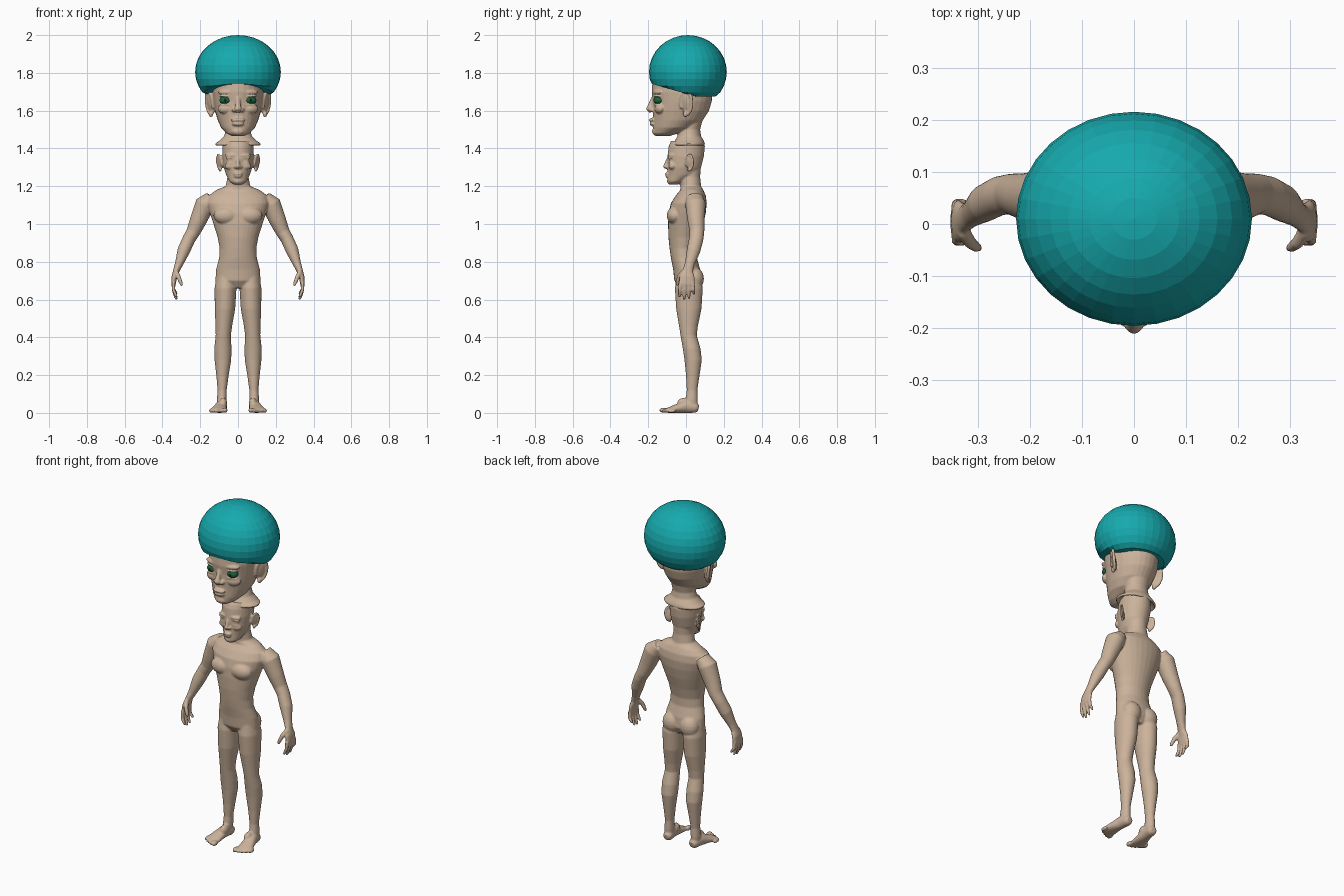
import bpy, bmesh
from math import sin, cos, pi, radians
from mathutils import Vector, Matrix, Euler


def material(name, rgb):
    m = bpy.data.materials.new(name)
    m.diffuse_color = (*rgb, 1)
    return m


SKIN = material("skin", (0.60, 0.45, 0.33))
TEAL = material("teal", (0.008, 0.40, 0.42))
GREEN = material("green", (0.01, 0.13, 0.05))
BLACK = material("black", (0.01, 0.015, 0.01))


def loft(bm, secs, level=False, n=28):
    """Closed tube through (x, y, z, half width, half depth) sections."""
    pts = [Vector(s[:3]) for s in secs]
    rings = []
    for i, (x, y, z, a, b) in enumerate(secs):
        u, v = Vector((1, 0, 0)), Vector((0, 1, 0))
        if not level:
            t = (pts[min(i + 1, len(pts) - 1)] - pts[max(i - 1, 0)]).normalized()
            if abs(t.x) > 0.98:
                u = Vector((0, 0, 1))
            u = (u - t * u.dot(t)).normalized()
            v = t.cross(u)
        rings.append([bm.verts.new(pts[i] + u * a * cos(2 * pi * k / n) + v * b * sin(2 * pi * k / n))
                      for k in range(n)])
    for r, q in zip(rings, rings[1:]):
        for k in range(n):
            bm.faces.new((r[k], r[(k + 1) % n], q[(k + 1) % n], q[k]))
    bm.faces.new(rings[0][::-1])
    bm.faces.new(rings[-1])


def stack(bm, rows):
    """Level rings given as (z, half width, front y, back y)."""
    loft(bm, [(0, (f + b) / 2, z, w, (b - f) / 2) for z, w, f, b in rows], True)


def blob(bm, c, r, rot=(0, 0, 0), seg=20):
    m = Matrix.Translation(c) @ Euler(rot).to_matrix().to_4x4() @ Matrix.Diagonal((*r, 1))
    bmesh.ops.create_uvsphere(bm, u_segments=seg, v_segments=seg // 2, radius=1, matrix=m)


def make(name, bm, mat, voxel=None):
    bmesh.ops.recalc_face_normals(bm, faces=bm.faces)
    me = bpy.data.meshes.new(name)
    bm.to_mesh(me)
    bm.free()
    me.materials.append(mat)
    ob = bpy.data.objects.new(name, me)
    bpy.context.collection.objects.link(ob)
    if voxel:
        ob.modifiers.new("mirror", "MIRROR").use_mirror_merge = False
        rm = ob.modifiers.new("fuse", "REMESH")
        rm.mode, rm.voxel_size, rm.use_smooth_shade = "VOXEL", voxel, True
        sm = ob.modifiers.new("soften", "SMOOTH")
        sm.factor, sm.iterations = 0.5, 3
    return ob


def face(bm, y0, z0, s):
    """Nose, lips, brows, cheeks and ear; offsets from chin height and face plane."""
    def at(x, y, z):
        return Vector((x * s, y0 + y * s, z0 + z * s))

    def bump(c, r, rot=(0, 0, 0)):
        blob(bm, at(*c), [k * s for k in r], rot)
    # nose
    loft(bm, [(*at(0, 0.012, 0.215), 0.012 * s, 0.012 * s), (*at(0, -0.004, 0.175), 0.013 * s, 0.014 * s),
              (*at(0, -0.018, 0.145), 0.018 * s, 0.016 * s), (*at(0, -0.006, 0.128), 0.012 * s, 0.012 * s)])
    bump((0, -0.018, 0.145), (0.018, 0.015, 0.014))
    bump((0.021, -0.002, 0.139), (0.013, 0.016, 0.011))
    # lips, chin
    bump((0, 0.0, 0.085), (0.038, 0.018, 0.011))
    bump((0, 0.002, 0.065), (0.032, 0.017, 0.011))
    bump((0, 0.02, 0.025), (0.035, 0.022, 0.022))
    # brow, cheek, eyelids
    bump((0.065, 0.026, 0.232), (0.045, 0.018, 0.013), (0, 0, 0.35))
    bump((0.072, 0.036, 0.145), (0.038, 0.022, 0.026), (0, 0, 0.4))
    bump((0.067, 0.027, 0.212), (0.036, 0.019, 0.006), (0, 0, 0.3))
    bump((0.067, 0.027, 0.168), (0.032, 0.016, 0.005), (0, 0, 0.3))
    # ear: thin plate with raised rim and lobe
    bump((0.143, 0.178, 0.172), (0.012, 0.03, 0.056), (0, radians(10), radians(-35)))
    rim = []
    for k in range(13):
        a = radians(-70 + k * 23)
        d, h = 0.034 * cos(a), 0.062 * sin(a)
        rim.append((*at(0.150 + 0.5 * d + 0.12 * h, 0.18 + 0.85 * d, 0.176 + h), 0.009 * s, 0.009 * s))
    for p, q in zip(rim, rim[1:]):
        loft(bm, [p, q], n=10)
        blob(bm, p[:3], (p[3],) * 3, seg=10)
    bump((0.143, 0.175, 0.116), (0.012, 0.013, 0.016))


# ---- body with small head ----
bm = bmesh.new()
stack(bm, [(0.66, 0.06, -0.035, 0.06), (0.70, 0.12, -0.062, 0.08), (0.76, 0.116, -0.068, 0.075),
           (0.82, 0.10, -0.08, 0.058), (0.87, 0.097, -0.087, 0.058), (0.93, 0.108, -0.093, 0.072),
           (1.00, 0.130, -0.095, 0.092), (1.06, 0.15, -0.092, 0.105), (1.11, 0.165, -0.08, 0.11),
           (1.15, 0.155, -0.055, 0.105), (1.18, 0.115, -0.03, 0.092), (1.20, 0.066, -0.03, 0.08),
           (1.25, 0.055, -0.035, 0.075), (1.32, 0.055, -0.03, 0.08)])
blob(bm, (0.062, -0.058, 1.045), (0.068, 0.044, 0.048))       # chest
blob(bm, (0.056, 0.045, 0.71), (0.056, 0.05, 0.062))          # buttock
# leg
loft(bm, [(0.063, 0.012, 0.73, 0.05, 0.06), (0.066, 0.015, 0.66, 0.058, 0.074), (0.069, 0.015, 0.55, 0.054, 0.067),
          (0.075, 0.013, 0.46, 0.044, 0.05), (0.078, 0.014, 0.41, 0.040, 0.043), (0.08, 0.03, 0.34, 0.046, 0.047),
          (0.08, 0.038, 0.28, 0.044, 0.046), (0.082, 0.036, 0.2, 0.033, 0.036), (0.084, 0.032, 0.12, 0.024, 0.028),
          (0.086, 0.03, 0.07, 0.026, 0.032), (0.086, 0.03, 0.02, 0.024, 0.03)], True)
# foot and toes
loft(bm, [(0.083, 0.066, 0.024, 0.018, 0.018), (0.084, 0.05, 0.028, 0.027, 0.028), (0.09, 0.0, 0.034, 0.03, 0.034),
          (0.098, -0.05, 0.023, 0.038, 0.023), (0.104, -0.09, 0.015, 0.045, 0.015), (0.106, -0.106, 0.012, 0.042, 0.011)])
for i in range(5):
    r = 0.014 if i == 0 else 0.0105
    blob(bm, (0.069 + 0.0185 * i, -0.118 + 0.004 * i + 0.0015 * i * i, r), (r, 0.024, r))
blob(bm, (0.079, -0.012, 0.05), (0.022, 0.035, 0.03))
# arm and palm
loft(bm, [(0.14, 0.045, 1.14, 0.035, 0.045), (0.175, 0.05, 1.105, 0.052, 0.054), (0.21, 0.053, 1.02, 0.045, 0.045),
          (0.236, 0.058, 0.96, 0.037, 0.039), (0.26, 0.054, 0.92, 0.034, 0.038), (0.287, 0.04, 0.86, 0.034, 0.036),
          (0.312, 0.02, 0.79, 0.022, 0.026), (0.326, 0.01, 0.755, 0.017, 0.027), (0.337, 0.006, 0.72, 0.015, 0.040),
          (0.342, 0.004, 0.68, 0.012, 0.043), (0.341, 0.004, 0.668, 0.009, 0.038)])
# fingers and thumb
for y, tip in ((-0.030, 0.615), (-0.008, 0.602), (0.014, 0.606), (0.036, 0.628)):
    loft(bm, [(0.342, y, 0.69, 0.010, 0.010), (0.341, y * 1.1, 0.65, 0.0095, 0.0095),
              (0.331, y * 1.15, tip + 0.012, 0.0085, 0.0085), (0.324, y * 1.15, tip - 0.002, 0.006, 0.006)], n=12)
loft(bm, [(0.33, -0.012, 0.745, 0.014, 0.016), (0.315, -0.036, 0.72, 0.012, 0.013),
          (0.303, -0.045, 0.69, 0.01, 0.01), (0.297, -0.047, 0.672, 0.006, 0.006)], n=12)
# small cropped head
stack(bm, [(1.21, 0.025, -0.09, -0.04), (1.225, 0.045, -0.099, -0.01), (1.26, 0.063, -0.098, 0.06),
           (1.30, 0.076, -0.098, 0.08), (1.36, 0.083, -0.098, 0.095), (1.41, 0.082, -0.092, 0.10),
           (1.44, 0.078, -0.08, 0.095)])
face(bm, -0.1, 1.21, 0.66)
blob(bm, (0.042, -0.077, 1.336), (0.017, 0.014, 0.011))       # blank eye
make("body", bm, SKIN, 0.005)

# ---- large head with flared hollow neck ----
bm = bmesh.new()
stack(bm, [(1.465, 0.032, -0.16, -0.09), (1.48, 0.06, -0.174, -0.04), (1.51, 0.09, -0.175, 0.04),
           (1.55, 0.108, -0.174, 0.09), (1.60, 0.122, -0.176, 0.122), (1.65, 0.131, -0.176, 0.137),
           (1.70, 0.135, -0.182, 0.14), (1.75, 0.132, -0.178, 0.135), (1.79, 0.10, -0.13, 0.10)])
stack(bm, [(1.56, 0.07, -0.03, 0.09), (1.50, 0.064, -0.035, 0.075), (1.465, 0.074, -0.045, 0.08),
           (1.44, 0.10, -0.06, 0.095), (1.425, 0.122, -0.07, 0.10), (1.412, 0.115, -0.065, 0.095),
           (1.45, 0.06, -0.03, 0.07)])
face(bm, -0.178, 1.465, 1.0)
make("large_head", bm, SKIN, 0.005)

# ---- eyes ----
for side, s in (("left", 1), ("right", -1)):
    bm = bmesh.new()
    blob(bm, (s * 0.067, -0.146, 1.655), (0.031, 0.025, 0.022), (0, 0, s * 0.3))
    make("eye_" + side, bm, GREEN)
    bm = bmesh.new()
    blob(bm, (s * 0.066, -0.167, 1.655), (0.010, 0.005, 0.010))
    make("pupil_" + side, bm, BLACK)

# ---- faceted round hair, underside flattened along the hairline ----
bm = bmesh.new()
blob(bm, (0, 0.01, 1.805), (0.227, 0.206, 0.195), seg=32)
for v in bm.verts:
    v.co.z = max(v.co.z, 1.675 + max(0, 0.05 - v.co.y) * 0.29)
make("hair", bm, TEAL)
